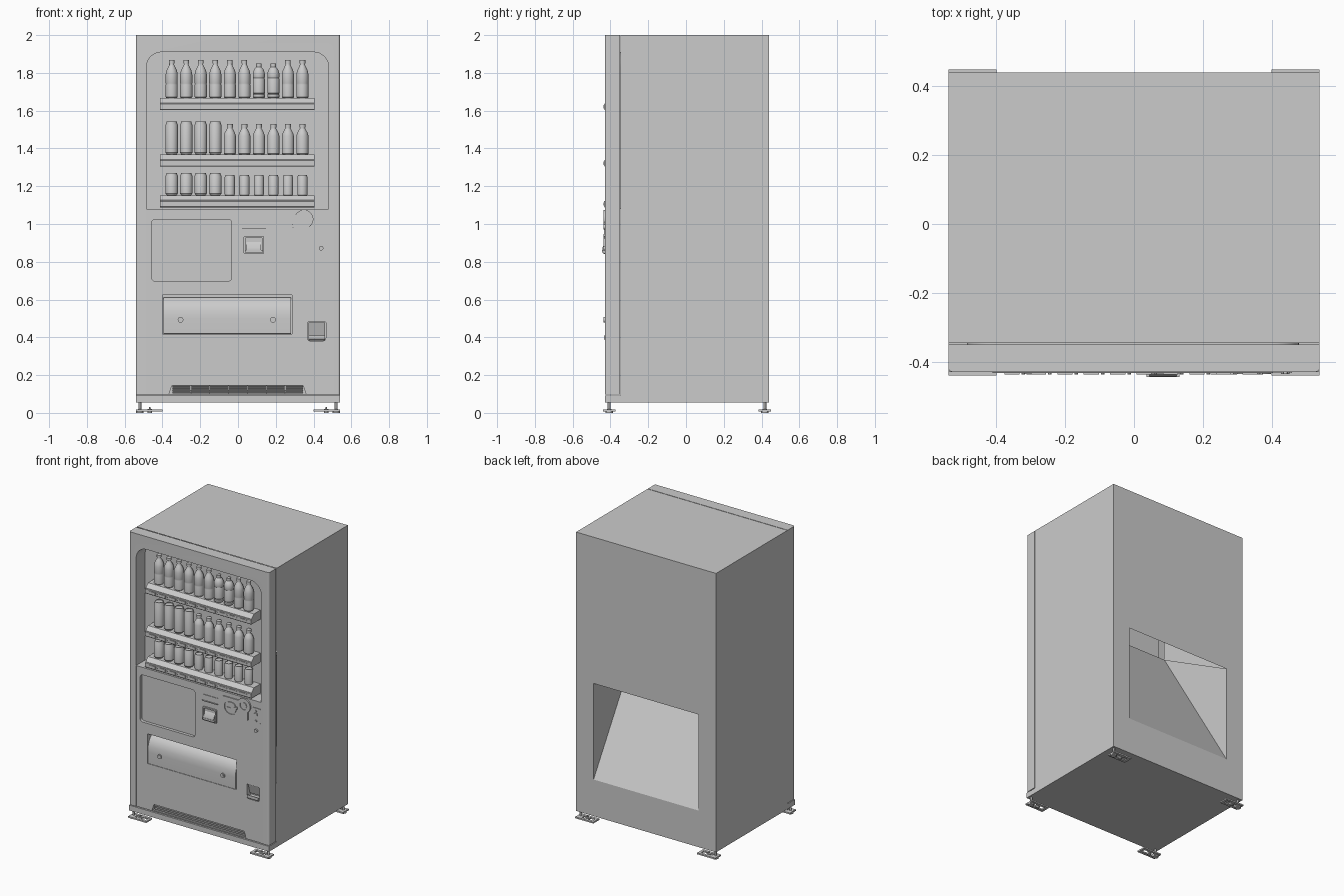
import bpy, bmesh, math
from math import cos, sin, pi

if "Cube" in bpy.data.objects:
    bpy.data.objects.remove(bpy.data.objects["Cube"])

def finish(name, bm):
    bmesh.ops.recalc_face_normals(bm, faces=bm.faces)
    me = bpy.data.meshes.new(name)
    bm.to_mesh(me)
    bm.free()
    ob = bpy.data.objects.new(name, me)
    bpy.context.collection.objects.link(ob)
    return ob

def extrude(name, pts, axis, a, b, front=True, back=True):
    """Extrude a 2D outline along an axis: x uses (y,z), y uses (x,z), z uses (x,y)."""
    place = {'x': lambda p, d: (d, p[0], p[1]), 'y': lambda p, d: (p[0], d, p[1]),
             'z': lambda p, d: (p[0], p[1], d)}[axis]
    bm = bmesh.new()
    A = [bm.verts.new(place(p, a)) for p in pts]
    B = [bm.verts.new(place(p, b)) for p in pts]
    if front:
        bm.faces.new(A)
    if back:
        bm.faces.new(B)
    for i in range(len(pts)):
        j = (i + 1) % len(pts)
        bm.faces.new((A[i], A[j], B[j], B[i]))
    return finish(name, bm)

def rr(x0, x1, z0, z1, rb, rt, n=6):
    """Rectangle with bottom and top corner radii."""
    out = []
    for cx, cz, r, s in ((x0, z0, rb, 180), (x1, z0, rb, 270), (x1, z1, rt, 0), (x0, z1, rt, 90)):
        if r == 0:
            out.append((cx, cz))
            continue
        ox, oz = (x0 + r if cx == x0 else x1 - r), (z0 + r if cz == z0 else z1 - r)
        for k in range(n + 1):
            t = math.radians(s + 90 * k / n)
            out.append((ox + r * cos(t), oz + r * sin(t)))
    return out

def box(name, x0, x1, y0, y1, z0, z1):
    return extrude(name, rr(x0, x1, z0, z1, 0, 0), 'y', y0, y1)

def circle(x, z, r, n=24):
    return [(x + r * cos(2 * pi * k / n), z + r * sin(2 * pi * k / n)) for k in range(n)]

def lathe(name, prof, n=20):
    bm = bmesh.new()
    rings = [[bm.verts.new((r * cos(2 * pi * k / n), r * sin(2 * pi * k / n), z)) for k in range(n)]
             for r, z in prof]
    for lo, hi in zip(rings, rings[1:]):
        for k in range(n):
            bm.faces.new((lo[k], lo[(k + 1) % n], hi[(k + 1) % n], hi[k]))
    bm.faces.new(rings[0])
    bm.faces.new(rings[-1])
    return finish(name, bm)

def cut(ob, cutter):
    m = ob.modifiers.new('cut', 'BOOLEAN')
    m.operation, m.solver, m.object = 'DIFFERENCE', 'EXACT', cutter
    bpy.context.view_layer.objects.active = ob
    bpy.ops.object.modifier_apply(modifier=m.name)
    bpy.data.objects.remove(cutter)

W, F, P = 0.54, -0.43, -0.426        # half width, door front, inset panel front

# cabinet shell: open front, rear opening with a chute sloping up inside
bm = bmesh.new()
def quad(*c):
    bm.faces.new([bm.verts.new(v) for v in c])
Y0, Y1, B, T = -0.346, 0.44, 0.055, 2.0
h, hb, ht = 0.405, 0.31, 0.98
for s in (-W, W):
    quad((s, F, B), (s, Y1, B), (s, Y1, 0.092), (s, F, 0.092))
    quad((s, Y0, 0.092), (s, Y1, 0.092), (s, Y1, T), (s, Y0, T))
quad((-W, F, B), (W, F, B), (W, Y1, B), (-W, Y1, B))
quad((-W, Y0, T), (W, Y0, T), (W, Y1, T), (-W, Y1, T))
quad((-W, F, B), (W, F, B), (W, F, 0.092), (-W, F, 0.092))
quad((-W, F, 0.092), (W, F, 0.092), (W, Y0, 0.092), (-W, Y0, 0.092))
for x0, x1, z0, z1 in ((-W, W, B, hb), (-W, W, ht, T), (-W, -h, hb, ht), (h, W, hb, ht)):
    quad((x0, Y1, z0), (x1, Y1, z0), (x1, Y1, z1), (x0, Y1, z1))
quad((-h, Y1, hb), (h, Y1, hb), (h, -0.18, 1.32), (-h, -0.18, 1.32))
for s in (-h, h):
    quad((s, Y1, hb), (s, Y1, ht), (s, -0.18, 1.32))
bmesh.ops.remove_doubles(bm, verts=bm.verts, dist=1e-4)
finish('cabinet', bm)

# door with window, inset lower panel and pockets
door = extrude('door', rr(-W, W, F, -0.35, 0.012, 0), 'z', 0.097, T)
window = rr(-0.485, 0.48, 1.08, 1.91, 0, 0.08, 8)
advert = rr(-0.457, -0.034, 0.697, 1.025, 0.02, 0.02)
vent = [(-0.365, 0.1), (0.36, 0.1), (0.345, 0.145), (-0.35, 0.145)]
for pts, depth in ((window, -0.3), (rr(-0.485, 0.48, 0.08, 1.075, 0, 0), P), (advert, -0.405),
                   (rr(-0.399, 0.285, 0.418, 0.625, 0, 0), -0.36), (vent, -0.385),
                   (rr(0.367, 0.465, 0.38, 0.48, 0.02, 0.004), -0.385)):
    cut(door, extrude('cutter', pts, 'y', -0.6, depth))
extrude('display_liner', window, 'y', -0.428, -0.33, front=False)

# drink shapes
bottle = lathe('tall_bottle', [(.028, 0), (.032, .005), (.032, .07), (.031, .074), (.032, .078),
               (.032, .125), (.028, .145), (.017, .168), (.013, .176), (.013, .182), (.015, .183), (.015, .2)])
ribbed = lathe('ribbed_bottle', [(.028, 0), (.032, .005), (.032, .018), (.029, .022), (.032, .026),
               (.032, .1), (.03, .105), (.032, .11), (.031, .135), (.024, .153), (.014, .164), (.014, .182)])
small = lathe('small_bottle', [(.028, 0), (.032, .005), (.032, .098), (.027, .115), (.018, .132),
              (.014, .138), (.014, .143), (.016, .144), (.016, .162)])
can = lathe('tall_can', [(.026, 0), (.033, .01), (.033, .156), (.027, .17), (.027, .174), (.025, .174), (.025, .17)])
mid_can = lathe('mid_can', [(.026, 0), (.033, .01), (.033, .102), (.027, .114), (.027, .118), (.025, .118), (.025, .115)])
slim_can = lathe('slim_can', [(.024, 0), (.027, .005), (.027, .097), (.024, .104), (.024, .107), (.022, .107), (.022, .104)])

# shelves with selection buttons and drinks
rows = ((1.667, [bottle] * 6 + [ribbed] * 2 + [bottle] * 2),
        (1.368, [can] * 4 + [small] * 6),
        (1.152, [mid_can] * 4 + [slim_can] * 6))
for r, (z, drinks) in enumerate(rows):
    extrude(f'shelf_{r}', [(-0.33, z), (-0.403, z), (F, z - .026), (F, z - .03), (-0.434, z - .032),
                           (-0.434, z - .06), (F, z - .064), (-0.33, z - .064)], 'x', -0.412, 0.405)
    for i, d in enumerate(drinks):
        x = -0.351 + 0.0769 * i
        ob = bpy.data.objects.new(f'drink_{r}_{i}', d.data)
        ob.location = (x, -0.368, z)
        bpy.context.collection.objects.link(ob)
        box(f'button_{r}_{i}', x - .026, x + .018, -0.438, -0.433, z - .055, z - .038)
        extrude(f'button_lamp_{r}_{i}', circle(x + .029, z - .046, .005, 10), 'y', -0.438, -0.433)
for d in (bottle, ribbed, small, can, mid_can, slim_can):
    bpy.data.objects.remove(d)

# pickup flap leaning inward at the top, with two locks
extrude('pickup_flap', [(-0.36, .418), (P, .42), (-0.428, .5), (-0.426, .54), (-0.416, .57),
                        (-0.4, .595), (-0.38, .61), (-0.36, .612)], 'x', -0.395, 0.281)
for i, x in enumerate((-0.304, 0.185)):
    extrude(f'flap_lock_{i}', circle(x, .493, .015), 'y', -0.436, -0.42)
    extrude(f'flap_lock_core_{i}', circle(x, .493, .008), 'y', -0.438, -0.435)

# card slot plate
box('card_slot_plate', .025, .145, -0.43, -0.42, .975, 1.018)
box('card_slot_lip', .025, .145, -0.434, -0.42, .973, .979)

# bill acceptor: framed housing with a sloping mouth
bill = extrude('bill_acceptor', rr(.03, .138, .842, .935, .006, .006, 3), 'y', -0.437, -0.42)
cut(bill, extrude('cutter', rr(.04, .128, .862, .926, 0, 0), 'y', -0.5, -0.424))
extrude('bill_mouth', [(-0.42, .862), (-0.443, .862), (-0.443, .875), (-0.424, .908)], 'x', .045, .123)
box('bill_lip', .036, .132, -0.445, -0.43, .85, .863)

# coin panel with oval mouth, slot, lever and round dial
coin = extrude('coin_panel', rr(.182, .378, .922, 1.05, .01, .01, 4), 'y', -0.433, -0.42)
cut(coin, extrude('cutter', rr(.198, .295, .937, 1.028, .044, .044), 'y', -0.5, -0.428))
extrude('coin_mouth', rr(.205, .288, .944, 1.021, .037, .037), 'y', -0.434, -0.42)
box('coin_slot', .222, .27, -0.438, -0.43, .976, .984)
extrude('coin_lever', [(.25, .97), (.3, .985), (.3, 1.0), (.25, .99)], 'y', -0.438, -0.43)
dial = extrude('dial_ring', circle(.349, 1.025, .05, 32), 'y', -0.437, -0.42)
cut(dial, extrude('cutter', circle(.349, 1.025, .028, 32), 'y', -0.5, -0.43))
extrude('dial_knob', circle(.349, 1.025, .022, 24), 'y', -0.438, -0.425)

# side key plate
extrude('key_plate', rr(.412, .473, .925, 1.03, .006, .006, 3), 'y', -0.43, -0.42)
for i, (z, r) in enumerate(((1.01, .006), (.985, .013), (.94, .007), (.872, .012))):
    extrude(f'key_{i}', circle(.44, z, r, 16), 'y', -0.437, -0.42)

# coin return cup
cup = [(-0.385, .383), (-0.426, .383), (-0.434, .39), (-0.434, .41), (-0.43, .41), (-0.424, .396), (-0.385, .396)]
extrude('coin_return_cup', cup, 'x', .372, .46)
extrude('coin_return_flap', [(-0.385, .475), (-0.42, .478), (-0.4, .41), (-0.385, .41)], 'x', .372, .46)

# bottom vent louvres and dividers
for i in range(4):
    z = .102 + .011 * i
    extrude(f'vent_slat_{i}', [(-0.385, z + .004), (-0.425, z), (-0.425, z + .004), (-0.385, z + .008)],
            'x', -0.348, 0.343)
for i in range(6):
    x = -0.25 + 0.1 * i
    box(f'vent_divider_{i}', x - .003, x + .003, -0.418, -0.385, .1, .145)

# levelling feet: slotted bracket, pad, bolt and nut
for sx in (-1, 1):
    for end, y in (('front', -0.407), ('back', 0.417)):
        n = f'{end}_foot_{"left" if sx < 0 else "right"}'
        xs = sorted((sx * .4, sx * .54))
        for k, dy in enumerate((-0.033, 0.015)):
            box(f'{n}_rail_{k}', xs[0], xs[1], y + dy, y + dy + .018, .008, .018)
        for k, (a, b) in enumerate(((.4, .418), (.455, .48), (.5, .54))):
            x0, x1 = sorted((sx * a, sx * b))
            box(f'{n}_bar_{k}', x0, x1, y - .03, y + .03, .008, .0175)
        for part, x, prof in (('bolt', .52, [(.02, 0), (.02, .012), (.008, .02), (.008, .056)]),
                              ('nut', .467, [(.012, 0), (.012, .02), (.005, .022), (.005, .032)])):
            ob = lathe(f'{n}_{part}', prof, 12)
            ob.location = (sx * x, y, 0)

# smooth shading with sharp edges kept
bpy.ops.object.select_all(action='SELECT')
bpy.ops.object.shade_smooth_by_angle(angle=math.radians(30))
